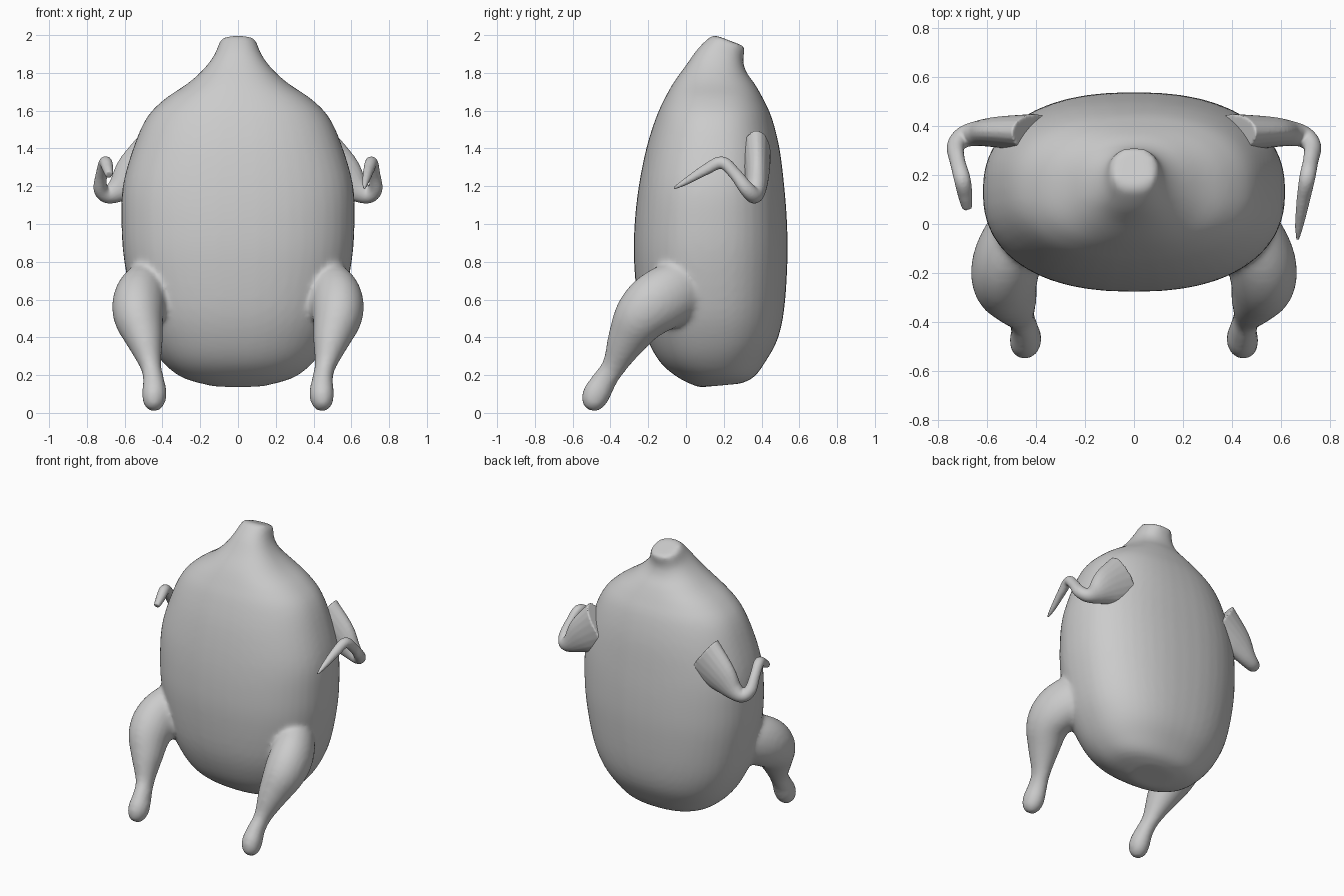
import bpy, bmesh, math
from mathutils import Vector

if "Cube" in bpy.data.objects:
    bpy.data.objects.remove(bpy.data.objects["Cube"])


def spline(keys, steps):
    """Catmull-Rom interpolation of tuples of numbers."""
    out = []
    n = len(keys)
    for i in range(n - 1):
        p = [keys[max(0, min(n - 1, i + k))] for k in (-1, 0, 1, 2)]
        for s in range(steps):
            t = s / steps
            out.append(tuple(
                0.5 * (2 * b + (c - a) * t + (2 * a - 5 * b + 4 * c - d) * t * t
                       + (3 * b - a - 3 * c + d) * t ** 3)
                for a, b, c, d in zip(*p)))
    out.append(keys[-1])
    return out


def loft(bm, rings):
    """Skin a list of equal-length rings and cap both ends."""
    loops = [[bm.verts.new(p) for p in ring] for ring in rings]
    n = len(loops[0])
    for a, b in zip(loops, loops[1:]):
        for i in range(n):
            j = (i + 1) % n
            bm.faces.new((a[i], a[j], b[j], b[i]))
    bm.faces.new(loops[0][::-1])
    bm.faces.new(loops[-1])


def body_ring(yf, zf, yb, zb, hw, n=48, power=2.35):
    """Slanted superellipse between a front point and a back point."""
    ring = []
    for i in range(n):
        a = 2 * math.pi * i / n
        c, s = math.cos(a), math.sin(a)
        u = math.copysign(abs(c) ** (2 / power), c)
        v = math.copysign(abs(s) ** (2 / power), s)
        t = (v + 1) / 2
        ring.append((hw * u, yf + (yb - yf) * t, zf + (zb - zf) * t))
    return ring


def limb(bm, keys, steps=6, n=20):
    """Round tube along keys of (x, y, z, radius across, radius up)."""
    pts = spline(keys, steps)
    rings = []
    side = None
    for i, p in enumerate(pts):
        d = (Vector(pts[min(i + 1, len(pts) - 1)][:3])
             - Vector(pts[max(i - 1, 0)][:3])).normalized()
        ref = side if side else d.cross(Vector((0, 0, 1)))
        side = (ref - d * ref.dot(d)).normalized()
        up = side.cross(d)
        c = Vector(p[:3])
        rings.append([c + side * p[3] * math.cos(2 * math.pi * k / n)
                      + up * p[4] * math.sin(2 * math.pi * k / n)
                      for k in range(n)])
    loft(bm, rings)


def mirror(keys):
    return [(-k[0],) + k[1:] for k in keys]


def finish(name, bm, voxel, smooth):
    bmesh.ops.recalc_face_normals(bm, faces=bm.faces)
    me = bpy.data.meshes.new(name)
    bm.to_mesh(me)
    bm.free()
    ob = bpy.data.objects.new(name, me)
    bpy.context.collection.objects.link(ob)
    rm = ob.modifiers.new("fuse", 'REMESH')
    rm.mode = 'VOXEL'
    rm.voxel_size = voxel
    rm.use_smooth_shade = True
    sm = ob.modifiers.new("soften", 'SMOOTH')
    sm.factor = 0.5
    sm.iterations = smooth
    return ob


# Carcass: front y, front z, back y, back z, half width
body = [
    (0.07, 0.135, 0.29, 0.155, 0.14),
    (-0.03, 0.18, 0.36, 0.19, 0.29),
    (-0.13, 0.26, 0.42, 0.27, 0.395),
    (-0.20, 0.38, 0.485, 0.39, 0.48),
    (-0.25, 0.55, 0.52, 0.55, 0.55),
    (-0.275, 0.80, 0.537, 0.80, 0.602),
    (-0.272, 1.00, 0.535, 1.00, 0.617),
    (-0.25, 1.20, 0.52, 1.20, 0.61),
    (-0.21, 1.40, 0.495, 1.40, 0.555),
    (-0.16, 1.56, 0.455, 1.56, 0.485),
    (-0.115, 1.66, 0.41, 1.66, 0.39),
    (-0.065, 1.75, 0.365, 1.74, 0.265),
    (0.0, 1.84, 0.322, 1.80, 0.18),
    (0.06, 1.925, 0.303, 1.86, 0.125),
    (0.12, 1.985, 0.312, 1.925, 0.10),
    (0.15, 2.002, 0.312, 1.94, 0.085),
]
bm = bmesh.new()
loft(bm, [body_ring(*s) for s in spline(body, 4)])

# Drumsticks, fused into the carcass
leg = [
    (0.44, 0.06, 0.68, 0.10, 0.14),
    (0.49, -0.06, 0.635, 0.13, 0.165),
    (0.522, -0.16, 0.58, 0.14, 0.165),
    (0.525, -0.24, 0.505, 0.132, 0.145),
    (0.495, -0.31, 0.39, 0.10, 0.108),
    (0.462, -0.38, 0.25, 0.057, 0.066),
    (0.447, -0.43, 0.175, 0.056, 0.066),
    (0.443, -0.472, 0.105, 0.066, 0.074),
    (0.447, -0.495, 0.05, 0.056, 0.062),
    (0.450, -0.508, 0.015, 0.028, 0.030),
]
for keys in (leg, mirror(leg)):
    limb(bm, keys)
finish("carcass_with_legs", bm, 0.016, 8)

# Wings: broad shoulder, elbow, then a thin folded tip
shoulder = [
    (0.40, 0.37, 1.36, 0.08, 0.17),
    (0.54, 0.375, 1.26, 0.065, 0.125),
    (0.635, 0.37, 1.18, 0.052, 0.068),
    (0.695, 0.355, 1.155, 0.044, 0.045),
    (0.728, 0.318, 1.19, 0.036, 0.040),
]
right_tip = [
    (0.722, 0.26, 1.265, 0.030, 0.034),
    (0.708, 0.19, 1.325, 0.032, 0.034),
    (0.692, 0.10, 1.285, 0.026, 0.030),
    (0.676, 0.00, 1.225, 0.018, 0.019),
    (0.668, -0.065, 1.188, 0.007, 0.007),
]
left_tip = [
    (0.722, 0.26, 1.265, 0.030, 0.034),
    (0.702, 0.185, 1.325, 0.034, 0.034),
    (0.690, 0.12, 1.295, 0.030, 0.030),
    (0.682, 0.065, 1.26, 0.020, 0.022),
]
for name, keys in (("right_wing", shoulder + right_tip),
                   ("left_wing", mirror(shoulder + left_tip))):
    bm = bmesh.new()
    limb(bm, keys)
    finish(name, bm, 0.007, 3)
